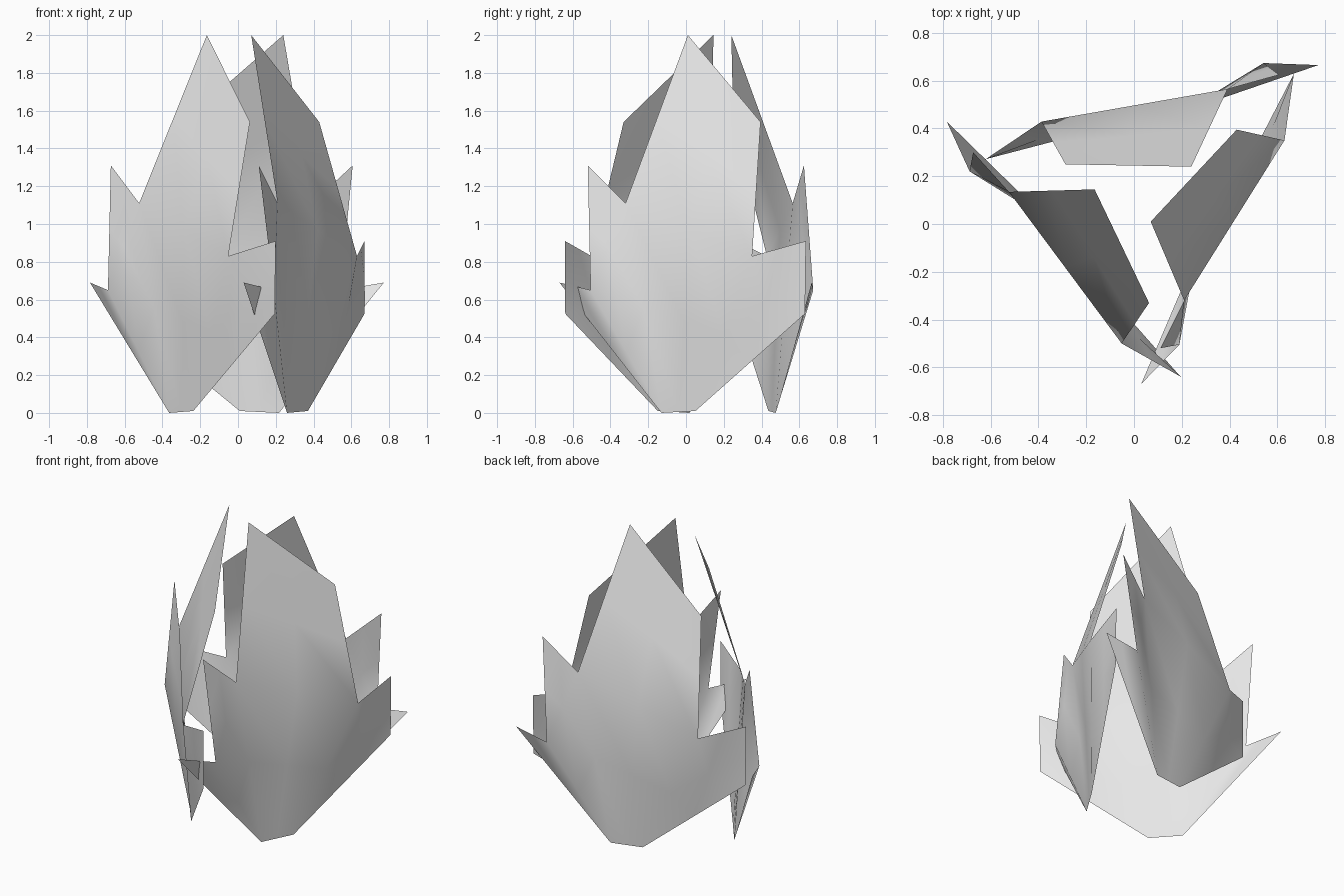
import bpy, bmesh
from math import radians
from mathutils import Matrix, Vector

if "Cube" in bpy.data.objects:
    bpy.data.objects.remove(bpy.data.objects["Cube"], do_unlink=True)

grey = bpy.data.materials.new("pale_grey")
grey.use_nodes = True
grey.diffuse_color = (0.8, 0.8, 0.8, 1)
grey.node_tree.nodes["Principled BSDF"].inputs["Base Color"].default_value = (0.8, 0.8, 0.8, 1)

# Corners of one folded flame sheet
CORNERS = {
    "tip": (0.07, 0.01, 2.0),
    "shoulder": (0.43, 0.395, 1.54),
    "right_notch": (0.63, 0.35, 0.83),
    "right_peak": (0.67, 0.635, 0.91),
    "right_corner": (0.67, 0.63, 0.525),
    "base_right": (0.37, 0.05, 0.01),
    "base_left": (0.26, -0.13, 0.0),
    "left_spike": (0.03, -0.67, 0.69),
    "low_notch": (0.19, -0.505, 0.65),
    "left_peak": (0.11, -0.52, 1.31),
    "high_notch": (0.21, -0.32, 1.11),
}

# Flat panels between the folds, wound to face outward
PANELS = [
    ("tip", "high_notch", "right_notch", "shoulder"),
    ("high_notch", "base_left", "base_right", "right_notch"),
    ("right_notch", "base_right", "right_corner", "right_peak"),
    ("high_notch", "low_notch", "base_left"),
    ("low_notch", "left_spike", "base_left"),
    ("high_notch", "left_peak", "low_notch"),
]


def flame_sheet(name, angle, tip_xy):
    """One sheet, turned about its tip and moved into place."""
    bm = bmesh.new()
    verts = {key: bm.verts.new(co) for key, co in CORNERS.items()}
    for panel in PANELS:
        bm.faces.new([verts[key] for key in panel])
    # Midpoint cuts keep the smooth shading close to the folds
    bmesh.ops.subdivide_edges(bm, edges=bm.edges[:], cuts=1, use_grid_fill=True)
    tip = Vector(CORNERS["tip"])
    place = (Matrix.Translation((tip_xy[0], tip_xy[1], 0))
             @ Matrix.Rotation(radians(angle), 4, "Z")
             @ Matrix.Translation((-tip.x, -tip.y, 0)))
    bm.transform(place)
    for face in bm.faces:
        face.smooth = True
    mesh = bpy.data.meshes.new(name)
    bm.to_mesh(mesh)
    bm.free()
    mesh.materials.append(grey)
    obj = bpy.data.objects.new(name, mesh)
    bpy.context.collection.objects.link(obj)


flame_sheet("flame_sheet_left", 0, (0.07, 0.01))
flame_sheet("flame_sheet_right", -111.3, (-0.165, 0.145))
flame_sheet("flame_sheet_back", 132, (0.24, 0.24))
